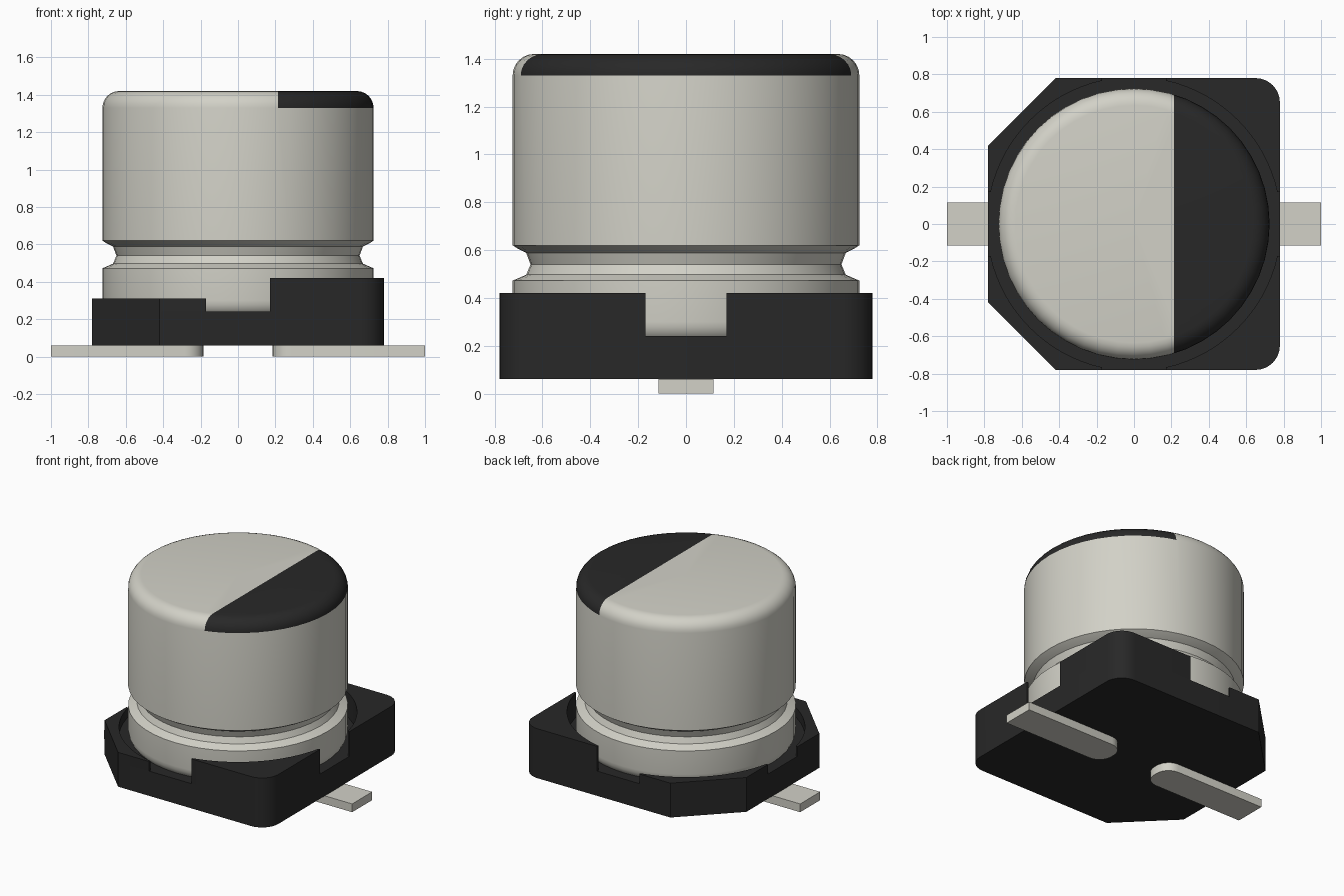
import bpy, bmesh, math
from math import cos, sin, pi

if "Cube" in bpy.data.objects:
    bpy.data.objects.remove(bpy.data.objects["Cube"])


def material(name, rgb):
    m = bpy.data.materials.new(name)
    m.use_nodes = True
    m.diffuse_color = (*rgb, 1)
    m.node_tree.nodes["Principled BSDF"].inputs["Base Color"].default_value = (*rgb, 1)
    return m


metal = material("warm grey metal", (0.645, 0.638, 0.572))
black = material("black plastic", (0.021, 0.021, 0.021))


def arc(cx, cy, r, a0, a1, n):
    steps = [a0 + (a1 - a0) * i / n for i in range(n + 1)]
    return [(cx + r * cos(a), cy + r * sin(a)) for a in steps]


def prism(bm, outline, z0, z1):
    """Extrude a flat outline from z0 to z1."""
    face = bm.faces.new([bm.verts.new((x, y, z0)) for x, y in outline])
    top = bmesh.ops.extrude_face_region(bm, geom=[face])["geom"]
    bmesh.ops.translate(bm, verts=[v for v in top if isinstance(v, bmesh.types.BMVert)],
                        vec=(0, 0, z1 - z0))


def finish(name, bm, mats, angle=35):
    bmesh.ops.recalc_face_normals(bm, faces=bm.faces)
    mesh = bpy.data.meshes.new(name)
    bm.to_mesh(mesh)
    bm.free()
    for m in mats:
        mesh.materials.append(m)
    ob = bpy.data.objects.new(name, mesh)
    bpy.context.collection.objects.link(ob)
    bpy.ops.object.select_all(action="DESELECT")
    ob.select_set(True)
    bpy.context.view_layer.objects.active = ob
    bpy.ops.object.shade_smooth_by_angle(angle=math.radians(angle))
    return ob


# Base: slab with two rounded and two chamfered corners, and a post on each corner
HALF, GAP, WELL = 0.78, 0.17, 0.785
FLOOR, BOTTOM = 0.24, 0.06
round_corner = arc(HALF - 0.13, HALF - 0.13, 0.13, 0, pi / 2, 8)
chamfer = [(-0.42, HALF), (-HALF, 0.42)]
upper = round_corner + chamfer
bm = bmesh.new()
prism(bm, upper + [(x, -y) for x, y in reversed(upper)], BOTTOM, FLOOR)

a = math.asin(GAP / WELL)
well = arc(0, 0, WELL, pi / 2 - a, a, 16)
tall_post = [(HALF, GAP)] + round_corner + [(GAP, HALF)] + well
low_post = [(-GAP, HALF)] + chamfer + [(-HALF, GAP)] + [(-x, y) for x, y in reversed(well)]
for side in (1, -1):
    prism(bm, [(x, side * y) for x, y in tall_post], FLOOR, 0.42)
    prism(bm, [(x, side * y) for x, y in low_post], FLOOR, 0.31)
finish("base", bm, [black])

# Can: turned profile with rounded ends and a crimped groove
R, FILLET, TOP, FOOT, STRIPE = 0.725, 0.09, 1.42, 0.21, 0.215
groove = [(R, 0.472), (0.668, 0.497), (0.65, 0.54), (0.668, 0.588), (0.7, 0.604), (R, 0.62)]
profile = ([(0, FOOT)] + arc(R - FILLET, FOOT + FILLET, FILLET, -pi / 2, 0, 6) + groove
           + arc(R - FILLET, TOP - FILLET, FILLET, 0, pi / 2, 6) + [(0, TOP)])
bm = bmesh.new()
verts = [bm.verts.new((r, 0, z)) for r, z in profile]
edges = [bm.edges.new(pair) for pair in zip(verts, verts[1:])]
bmesh.ops.spin(bm, geom=verts + edges, cent=(0, 0, 0), axis=(0, 0, 1),
               angle=2 * pi, steps=48, use_merge=True)
bmesh.ops.remove_doubles(bm, verts=bm.verts, dist=0.0001)

# Polarity mark: cut the cap along a straight line and colour one side
cap = [f for f in bm.faces if f.calc_center_median().z > TOP - FILLET]
cap_geom = set(cap) | {e for f in cap for e in f.edges} | {v for f in cap for v in f.verts}
bmesh.ops.bisect_plane(bm, geom=list(cap_geom), plane_co=(STRIPE, 0, 0), plane_no=(1, 0, 0))
for f in bm.faces:
    c = f.calc_center_median()
    f.material_index = int(c.x > STRIPE and c.z > TOP - FILLET)
finish("can", bm, [metal, black])

# Leads: flat strips with a rounded inner end
IN, W, CR = 0.185, 0.115, 0.1
end = arc(IN + CR, W - CR, CR, pi / 2, pi, 6) + arc(IN + CR, CR - W, CR, pi, 1.5 * pi, 6)
for name, side in (("left_lead", 1), ("right_lead", -1)):
    bm = bmesh.new()
    prism(bm, [(side * x, y) for x, y in [(1, W)] + end + [(1, -W)]], 0, BOTTOM)
    finish(name, bm, [metal])
